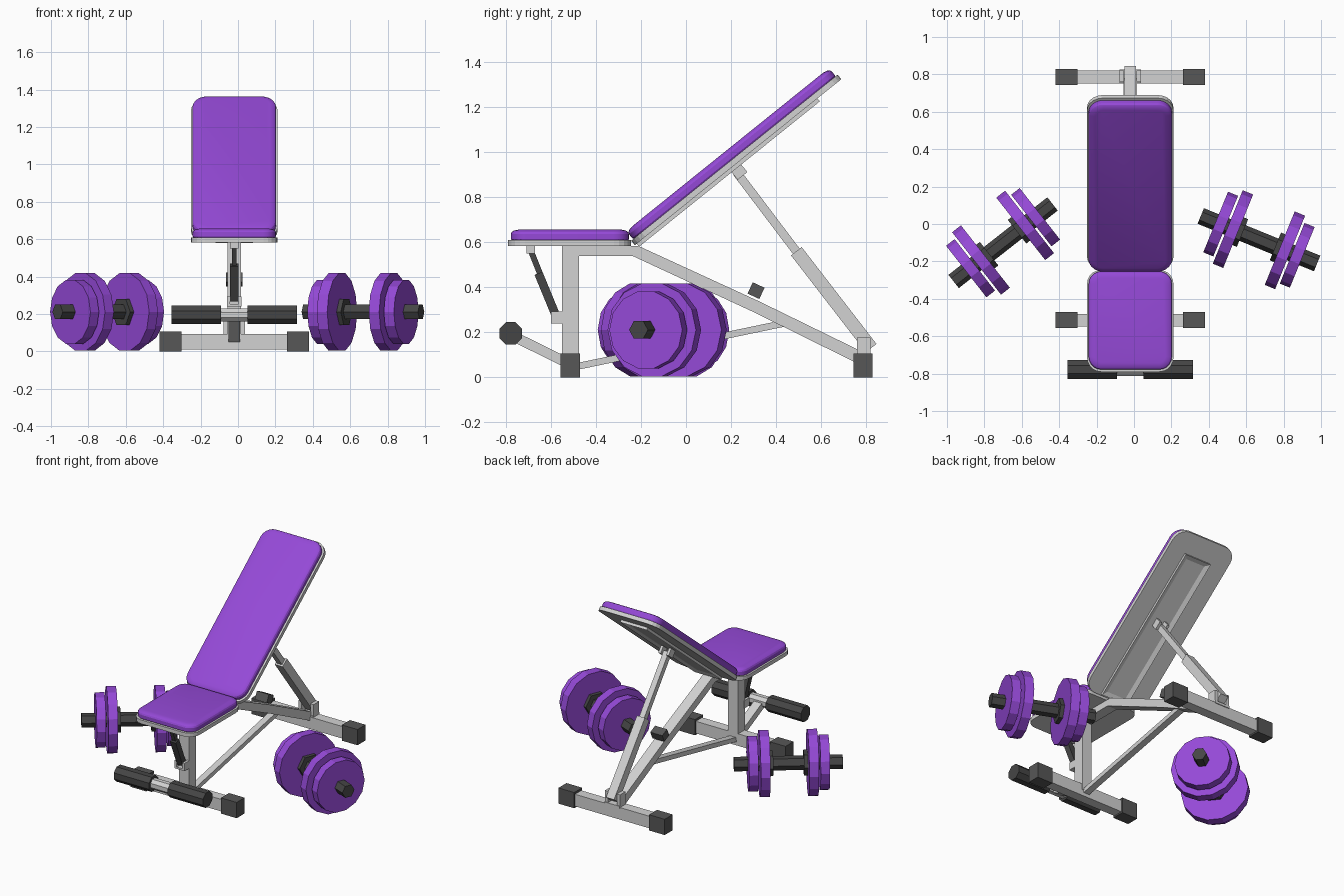
import bpy, bmesh, math
from mathutils import Matrix, Vector

if "Cube" in bpy.data.objects:
    bpy.data.objects.remove(bpy.data.objects["Cube"])

CX = -0.02  # bench centre line


def material(name, rgb):
    m = bpy.data.materials.new(name)
    m.diffuse_color = (*rgb, 1)
    m.use_nodes = True
    m.node_tree.nodes["Principled BSDF"].inputs["Base Color"].default_value = m.diffuse_color
    return m


PURPLE = material("purple", (0.30, 0.067, 0.68))
STEEL = material("light grey", (0.65, 0.65, 0.65))
CAP = material("dark grey", (0.095, 0.095, 0.095))
RUBBER = material("charcoal", (0.06, 0.06, 0.06))


def finish(name, bm, mat, matrix=None, smooth=False):
    if matrix:
        bmesh.ops.transform(bm, matrix=matrix, verts=bm.verts)
    bmesh.ops.recalc_face_normals(bm, faces=bm.faces)
    me = bpy.data.meshes.new(name)
    bm.to_mesh(me)
    bm.free()
    me.materials.append(mat)
    ob = bpy.data.objects.new(name, me)
    bpy.context.collection.objects.link(ob)
    if smooth:
        bpy.ops.object.select_all(action='DESELECT')
        ob.select_set(True)
        bpy.context.view_layer.objects.active = ob
        bpy.ops.object.shade_smooth_by_angle(angle=math.radians(25))
    return ob


def box(name, x, y, z, mat):
    """Box from (min, max) pairs."""
    bm = bmesh.new()
    bmesh.ops.create_cube(bm, size=1)
    size = [b - a for a, b in (x, y, z)]
    mid = [(a + b) / 2 for a, b in (x, y, z)]
    return finish(name, bm, mat, Matrix.Translation(mid) @ Matrix.Diagonal((*size, 1)))


def bar(name, a, b, width, thick, mat):
    """Square bar in the side plane from (y, z) a to b."""
    dy, dz = b[0] - a[0], b[1] - a[1]
    bm = bmesh.new()
    bmesh.ops.create_cube(bm, size=1)
    m = (Matrix.Translation((CX, (a[0] + b[0]) / 2, (a[1] + b[1]) / 2))
         @ Matrix.Rotation(math.atan2(dz, dy), 4, 'X')
         @ Matrix.Diagonal((width, math.hypot(dy, dz), thick, 1)))
    return finish(name, bm, mat, m)


def rod(name, sides, r, x0, x1, mat, matrix, turn=0.0):
    """Prism lying along local x."""
    bm = bmesh.new()
    bmesh.ops.create_cone(bm, cap_ends=True, segments=sides, radius1=r, radius2=r, depth=x1 - x0)
    m = (matrix @ Matrix.Translation(((x0 + x1) / 2, 0, 0))
         @ Matrix.Rotation(turn, 4, 'X') @ Matrix.Rotation(math.pi / 2, 4, 'Y'))
    return finish(name, bm, mat, m)


def slab(name, w, y0, y1, radius, levels, mat, matrix, smooth=False):
    """Rounded rectangle lofted through (inset, height) levels."""
    bm = bmesh.new()
    rings = []
    for inset, h in levels:
        r = max(radius - inset, 0.02)
        hx, hy = w / 2 - inset, (y1 - y0) / 2 - inset
        ring = []
        for q, (sx, sy) in enumerate(((1, 1), (-1, 1), (-1, -1), (1, -1))):
            for i in range(6):
                t = math.pi / 2 * (q + i / 5)
                ring.append(bm.verts.new((sx * (hx - r) + r * math.cos(t),
                                          (y0 + y1) / 2 + sy * (hy - r) + r * math.sin(t), h)))
        rings.append(ring)
    for lo, hi in zip(rings, rings[1:]):
        for i in range(len(lo)):
            j = (i + 1) % len(lo)
            bm.faces.new((lo[i], lo[j], hi[j], hi[i]))
    bm.faces.new(rings[0][::-1])
    bm.faces.new(rings[-1])
    return finish(name, bm, mat, matrix, smooth)


# Seat and backrest: steel plate with a domed pad on top
PLATE = [(0, 0), (0, 0.026)]
PAD = [(0.004, 0.026), (0, 0.032), (0, 0.054), (0.005, 0.063), (0.014, 0.069), (0.035, 0.073)]
seat_m = Matrix.Translation((CX, 0, 0.583))
back_m = Matrix.Translation((CX, -0.227, 0.587)) @ Matrix.Rotation(math.radians(38.8), 4, 'X')
slab("seat_plate", 0.462, -0.79, -0.245, 0.075, PLATE, STEEL, seat_m)
slab("seat_pad", 0.445, -0.778, -0.253, 0.068, PAD, PURPLE, seat_m, True)
slab("backrest_plate", 0.462, 0, 1.176, 0.085, PLATE, STEEL, back_m)
slab("backrest_pad", 0.445, 0.01, 1.165, 0.078, PAD, PURPLE, back_m, True)

# Shallow channel rail under the backrest
bm = bmesh.new()
bmesh.ops.create_cube(bm, size=1, matrix=Matrix.Translation((0, 0.525, -0.008))
                      @ Matrix.Diagonal((0.2, 1.03, 0.018, 1)))
under = min(bm.faces, key=lambda f: f.calc_center_median().z)
bmesh.ops.inset_region(bm, faces=[under], thickness=0.04)
bmesh.ops.translate(bm, verts=under.verts, vec=(0, 0, 0.012))
finish("backrest_rail", bm, STEEL, back_m)

# Main frame: front post and bent spine
box("front_post", (CX - 0.037, CX + 0.037), (-0.551, -0.476), (0.05, 0.575), STEEL)
profile = [(-0.551, 0.583), (-0.21, 0.583), (0.33, 0.335), (0.77, 0.12), (0.79, 0.07),
           (0.745, 0.07), (0.302, 0.289), (-0.235, 0.538), (-0.551, 0.538)]
bm = bmesh.new()
face = bm.faces.new([bm.verts.new((CX - 0.036, y, z)) for y, z in profile])
ext = bmesh.ops.extrude_face_region(bm, geom=[face])
bmesh.ops.translate(bm, vec=(0.072, 0, 0),
                    verts=[v for v in ext["geom"] if isinstance(v, bmesh.types.BMVert)])
finish("spine_beam", bm, STEEL)
bar("lower_brace", (-0.51, 0.043), (0.45, 0.243), 0.045, 0.03, STEEL)

# Feet with end caps
for label, y in (("front", -0.514), ("rear", 0.786)):
    box(label + "_foot_bar", (CX - 0.34, CX + 0.34), (y - 0.034, y + 0.034), (0.01, 0.092), STEEL)
    for side, s in (("left", -1), ("right", 1)):
        xs = sorted((CX + s * 0.282, CX + s * 0.4))
        box(f"{label}_{side}_foot_cap", xs, (y - 0.043, y + 0.043), (0, 0.107), CAP)

# Rear support strut with its brackets
bar("rear_strut_sleeve", (0.822, 0.13), (0.49, 0.56), 0.06, 0.06, STEEL)
bar("rear_strut_rod", (0.52, 0.52), (0.225, 0.91), 0.038, 0.038, STEEL)
for side, s in (("left", -1), ("right", 1)):
    x = CX + s * 0.045
    box(side + "_rear_bracket", (x - 0.012, x + 0.012), (0.76, 0.82), (0.085, 0.178), STEEL)
    x = s * 0.03
    bm = bmesh.new()
    bmesh.ops.create_cube(bm, size=1, matrix=Matrix.Translation((x, 0.565, -0.035))
                          @ Matrix.Diagonal((0.018, 0.055, 0.05, 1)))
    finish(side + "_backrest_bracket", bm, STEEL, back_m)
box("rear_bracket_base", (CX - 0.057, CX + 0.057), (0.755, 0.825), (0.085, 0.102), STEEL)

# Dark stop block on the spine
bar("stop_block", (0.285, 0.397), (0.337, 0.373), 0.09, 0.055, CAP)

# Seat adjusting strut
box("seat_strut_top_bracket", (CX - 0.022, CX + 0.022), (-0.708, -0.67), (0.55, 0.585), STEEL)
bar("seat_strut_rod", (-0.69, 0.565), (-0.64, 0.44), 0.026, 0.026, RUBBER)
bar("seat_strut_sleeve", (-0.655, 0.462), (-0.578, 0.275), 0.044, 0.038, RUBBER)
for side, s in (("left", -1), ("right", 1)):
    x = CX + s * 0.03
    box(side + "_seat_strut_bracket", (x - 0.008, x + 0.008), (-0.6, -0.545), (0.24, 0.293), STEEL)
box("seat_strut_bracket_base", (CX - 0.038, CX + 0.038), (-0.6, -0.545), (0.24, 0.252), STEEL)

# Foot roller on its arm
bar("roller_arm", (-0.778, 0.188), (-0.51, 0.056), 0.06, 0.045, STEEL)
roller_m = Matrix.Translation((CX, -0.778, 0.195))
rod("roller_axle", 8, 0.037, -0.12, 0.12, STEEL, roller_m, math.pi / 8)
for side, a, b in (("left", -0.336, -0.07), ("right", 0.07, 0.336)):
    rod(side + "_roller", 8, 0.054, a, b, RUBBER, roller_m, math.pi / 8)

# Dumbbells: hexagonal shaft, a big and a small plate and a nut at each end
for label, x, y, angle in (("left", -0.70, -0.10, 38.1), ("right", 0.668, -0.084, -22.2)):
    m = Matrix.Translation((x, y, 0.211)) @ Matrix.Rotation(math.radians(angle), 4, 'Z')
    rod(label + "_dumbbell_shaft", 6, 0.045, -0.336, 0.336, RUBBER, m)
    for end, s in (("inner", -1), ("outer", 1)):
        for part, sides, r, a, b, mat in (("nut", 6, 0.08, 0.095, 0.122, RUBBER),
                                          ("big_plate", 14, 0.212, 0.12, 0.18, PURPLE),
                                          ("small_plate", 14, 0.175, 0.192, 0.25, PURPLE)):
            rod(f"{label}_dumbbell_{end}_{part}", sides, r, *sorted((s * a, s * b)), mat, m)
